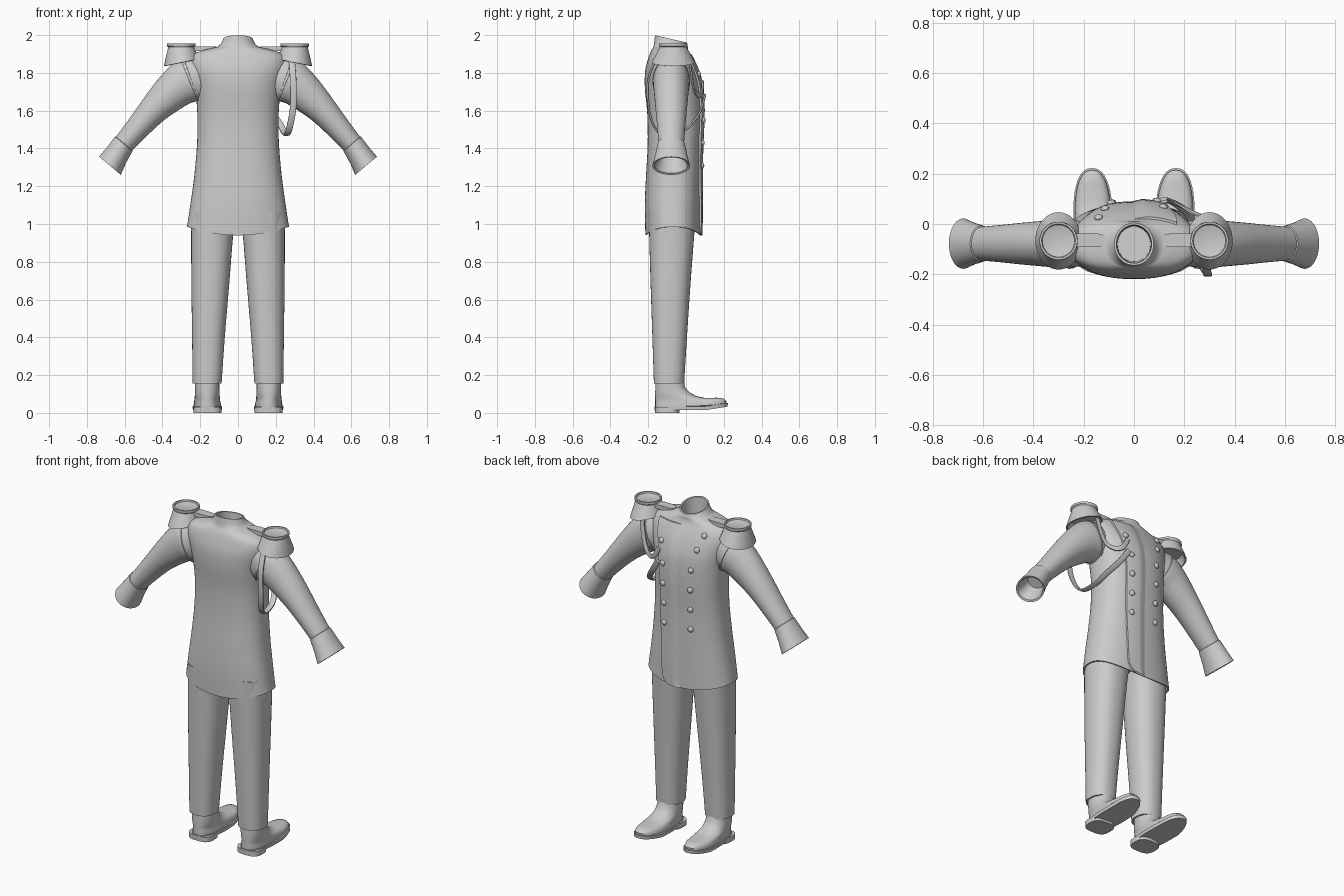
import bpy, bmesh, math
from mathutils import Vector

if "Cube" in bpy.data.objects:
    bpy.data.objects.remove(bpy.data.objects["Cube"])

cloth = bpy.data.materials.new("plain_grey")
cloth.diffuse_color = (0.6, 0.6, 0.6, 1)
cloth.use_nodes = True
cloth.node_tree.nodes["Principled BSDF"].inputs["Base Color"].default_value = cloth.diffuse_color


def finish(name, bm):
    bmesh.ops.recalc_face_normals(bm, faces=bm.faces)
    me = bpy.data.meshes.new(name)
    bm.to_mesh(me)
    bm.free()
    me.materials.append(cloth)
    ob = bpy.data.objects.new(name, me)
    bpy.context.collection.objects.link(ob)
    return ob


def loft(name, rings):
    """Skin a list of closed rings and cap both ends."""
    bm = bmesh.new()
    vs = [[bm.verts.new(p) for p in r] for r in rings]
    n = len(vs[0])
    for a, b in zip(vs, vs[1:]):
        for i in range(n):
            j = (i + 1) % n
            bm.faces.new((a[i], a[j], b[j], b[i]))
    bm.faces.new(vs[0])
    bm.faces.new(vs[-1])
    return finish(name, bm)


def spow(v, e):
    return math.copysign(abs(v) ** e, v)


def oval(c, u, v, power=2.0, n=40):
    """Superellipse ring around c with half axes u and v."""
    out = []
    for i in range(n):
        t = 2 * math.pi * i / n
        out.append(Vector(c) + Vector(u) * spow(math.cos(t), 2 / power)
                   + Vector(v) * spow(math.sin(t), 2 / power))
    return out


def flat(z, x0, x1, y0, y1, power=2.0, n=40):
    return oval(((x0 + x1) / 2, (y0 + y1) / 2, z), ((x1 - x0) / 2, 0, 0),
                (0, (y1 - y0) / 2, 0), power, n)


def catmull(a, b, c, d, t):
    return [0.5 * (2 * q + (r - p) * t + (2 * p - 5 * q + 4 * r - s) * t * t
                   + (3 * q - p - 3 * r + s) * t ** 3) for p, q, r, s in zip(a, b, c, d)]


def spline(pts, steps):
    out = []
    for i in range(len(pts) - 1):
        a, d = pts[max(i - 1, 0)], pts[min(i + 2, len(pts) - 1)]
        out += [catmull(a, pts[i], pts[i + 1], d, k / steps) for k in range(steps)]
    return out + [list(pts[-1])]


# Coat body: z, half width, back y, front y
COAT = spline([(0.94, .27, -.215, .078), (1.1, .25, -.218, .08), (1.25, .232, -.212, .08),
               (1.42, .217, -.203, .083), (1.58, .215, -.205, .09), (1.72, .228, -.218, .085),
               (1.81, .25, -.216, .062), (1.87, .255, -.202, .036), (1.905, .225, -.19, .018),
               (1.925, .165, -.18, .011), (1.938, .108, -.172, .01)], 4)
P = 2.4


def hem(p):
    """Raise the sides of the hem."""
    p.z += 0.045 * (p.x / .27) ** 2 * max(0, (1.25 - p.z) / .31)
    return p


def front(x, z):
    """Front surface of the coat at x, z."""
    for a, b in zip(COAT, COAT[1:]):
        if a[0] <= z <= b[0]:
            t = (z - a[0]) / (b[0] - a[0])
            _, hx, y0, y1 = [p + (q - p) * t for p, q in zip(a, b)]
            return (y0 + y1) / 2 + (y1 - y0) / 2 * max(0, 1 - abs(x / hx) ** P) ** (1 / P)


rings = [flat(1.02, -.24, .24, -.19, .055, P, 72), flat(.942, -.262, .262, -.207, .07, P, 72)]
rings += [flat(z, -h, h, a, b, P, 72) for z, h, a, b in COAT]
rings = [[hem(p) for p in r] for r in rings]
# Open collar with a sloping rim
for z, h, a, b in ((1.955, .09, -.168, .008), (1.98, .078, -.164, .004),
                   (1.979, .07, -.156, -.004), (1.93, .067, -.153, -.007), (1.85, .065, -.15, -.01)):
    r = flat(z, -h, h, a, b, 2, 72)
    for p in r:
        p.z -= (p.y + .08) * (.23 if z > 1.96 else .1)
    rings.append(r)
loft("coat_body", rings)

# Overlapping front panel with a rounded lower corner
EDGE = [(.94, .055), (.95, .08), (.975, .097), (1.02, .105), (1.3, .115), (1.6, .12),
        (1.75, .138), (1.85, .165), (1.9, .17)]
bm = bmesh.new()
rows = []
for z, e in spline(EDGE, 5):
    z = min(max(z, .9401), 1.9)
    row = []
    for k in range(13):
        x = -.03 + (e + .03) * k / 12
        row.append(bm.verts.new(hem(Vector((x, front(x, z) - .006 + .016 * min(1, k / 5), z)))))
    row.append(bm.verts.new(hem(Vector((e + .001, front(e, z) - .006, z)))))
    rows.append(row)
for a, b in zip(rows, rows[1:]):
    for k in range(13):
        bm.faces.new((a[k], a[k + 1], b[k + 1], b[k]))
top = [bm.verts.new(v.co + Vector((0, -.02, -.002))) for v in rows[-1]]
for k in range(13):
    bm.faces.new((rows[-1][k], rows[-1][k + 1], top[k + 1], top[k]))
finish("front_panel", bm)

# Two columns of buttons that spread apart at the chest
for x, z in ((.085, 1.31), (.085, 1.43), (.087, 1.55), (.09, 1.67), (.115, 1.79), (.14, 1.87)):
    for s in (1, -1):
        if s > 0 and z > 1.85:
            continue
        d = .004
        y = front(s * x, z)
        n = Vector((-(front(s * x + d, z) - front(s * x - d, z)) / (2 * d), 1,
                    -(front(s * x, z + d) - front(s * x, z - d)) / (2 * d))).normalized()
        bm = bmesh.new()
        bmesh.ops.create_uvsphere(bm, u_segments=16, v_segments=8, radius=.017)
        bmesh.ops.scale(bm, vec=(1, 1, .65), verts=bm.verts)
        ob = finish("button", bm)
        ob.rotation_euler = n.to_track_quat('Z', 'Y').to_euler()
        ob.location = Vector((s * x, y, z)) + n * (.011 if s > 0 else .004)


def tube(name, secs, s):
    """Tube through (x, z, half height, half depth, tilt in degrees) sections."""
    loft(name, [oval((s * x, -.078, z),
                     (s * a * math.cos(math.radians(t)), 0, a * math.sin(math.radians(t))),
                     (0, b, 0)) for x, z, a, b, t in secs])


SLEEVE = spline([(.19, 1.775, .115, .085, 78), (.26, 1.76, .122, .096, 64), (.32, 1.722, .108, .094, 48),
                 (.39, 1.66, .092, .088, 42), (.455, 1.595, .077, .082, 40),
                 (.53, 1.51, .065, .074, 40), (.62, 1.405, .055, .066, 40)], 4)
CUFF = [(.6, 1.43, .05, .06, 40), (.605, 1.424, .06, .072, 40), (.645, 1.362, .066, .085, 40),
        (.678, 1.308, .075, .1, 40), (.676, 1.311, .065, .088, 40),
        (.655, 1.345, .055, .07, 40), (.63, 1.385, .05, .062, 40)]
LEG = spline([(1.06, .008, .25, -.198, .05), (.95, .025, .248, -.195, .044), (.7, .045, .247, -.188, .025),
              (.4, .07, .243, -.178, .005), (.155, .087, .24, -.17, -.01)], 4)

for s, side in ((1, "right"), (-1, "left")):
    def half(*a):
        return [Vector((s * p.x, p.y, p.z)) for p in flat(*a)]

    tube(side + "_sleeve", SLEEVE, s)
    tube(side + "_cuff", CUFF, s)

    # Raised seam around the armhole
    tube(side + "_armhole_seam", [(.243, 1.762, .11, .08, 72), (.247, 1.762, .125, .099, 70),
                                  (.257, 1.757, .126, .1, 68), (.262, 1.756, .11, .08, 66)], s)

    # Trouser leg, hollow at the bottom
    legs = [half(*r, 2.3) for r in LEG]
    legs += [half(.155, .096, .231, -.161, -.019, 2.3), half(.2, .1, .227, -.157, -.023, 2.3)]
    loft(side + "_trouser_leg", legs)

    # Boot upper, sole and heel; the toe turns slightly up
    def shoe(name, secs, lift=.16):
        rs = [half(*r) for r in secs]
        for r in rs:
            for p in r:
                p.z += lift * max(0, p.y - .1)
                p.x += s * .02 * max(0, p.y)
        loft(side + name, rs)

    shoe("_boot", [(.03, .09, .234, -.163, .212, 2.4), (.045, .09, .234, -.163, .214, 2.4),
                   (.06, .093, .232, -.163, .2, 2.4), (.07, .095, .231, -.163, .165, 2.3),
                   (.079, .096, .23, -.163, .1, 2.2), (.09, .097, .229, -.163, .052, 2.2),
                   (.11, .098, .228, -.163, .018, 2.2), (.135, .099, .228, -.162, -.005, 2.2),
                   (.2, .1, .227, -.16, -.015, 2.2)])
    shoe("_sole", [(.014, .086, .238, -.166, .22, 2.4), (.034, .084, .24, -.168, .222, 2.4)])
    shoe("_heel", [(0, .088, .236, -.165, -.035, 3), (.03, .088, .236, -.166, -.035, 3)])

    # Epaulette: rimmed disc over a flared skirt that hangs lower outside
    ep = []
    for z, rx, ry, tilt in ((1.945, .06, .06, 0), (1.947, .064, .064, 0), (1.955, .067, .067, 0),
                            (1.955, .075, .075, 0), (1.942, .076, .076, 0), (1.936, .07, .072, 0),
                            (1.92, .074, .08, .05), (1.89, .083, .096, .12), (1.855, .092, .114, .2),
                            (1.853, .085, .105, .2), (1.89, .07, .08, .1)):
        r = half(z, .3 - rx, .3 + rx, -.067 - ry, -.067 + ry)
        for p in r:
            p.z -= tilt * (abs(p.x) - .3)
        ep.append(r)
    loft(side + "_epaulette", ep)
    loft(side + "_shoulder_strap", [half(z, .115, .27, -.092, -.037, 4)
                                    for z in (1.915, 1.936, 1.94)])


def ribbon(name, pts, ref, w, h):
    """Flat cord through pts; ref(tangent) gives its width direction."""
    path = [Vector(p) for p in spline(pts, 6)]
    rs = []
    for i, p in enumerate(path):
        t = (path[min(i + 1, len(path) - 1)] - path[max(i - 1, 0)]).normalized()
        u = ref(t)
        u = (u - t * u.dot(t)).normalized()
        rs.append(oval(p, u * w, t.cross(u) * h, 3.5, 16))
    loft(name, rs)


# Cord loops hanging from the shoulder to the chest
ribbon("long_cord", [(.285, -.165, 1.86), (.292, -.2, 1.76), (.292, -.198, 1.62), (.275, -.17, 1.52),
                     (.26, -.12, 1.475), (.245, -.03, 1.485), (.222, .03, 1.53),
                     (.17, .077, 1.6), (.118, .1, 1.68)],
       lambda t: Vector((1, 0, 0)), .017, .006)
ribbon("short_cord", [(.28, .02, 1.86), (.262, .032, 1.77), (.235, .045, 1.705), (.19, .07, 1.68),
                      (.15, .085, 1.7), (.12, .09, 1.755)],
       lambda t: t.cross(Vector((0, 1, 0))), .014, .006)

# Smooth shading with sharp edges kept
for ob in bpy.context.collection.objects:
    ob.select_set(True)
    bpy.context.view_layer.objects.active = ob
bpy.ops.object.shade_smooth_by_angle(angle=math.radians(40))
